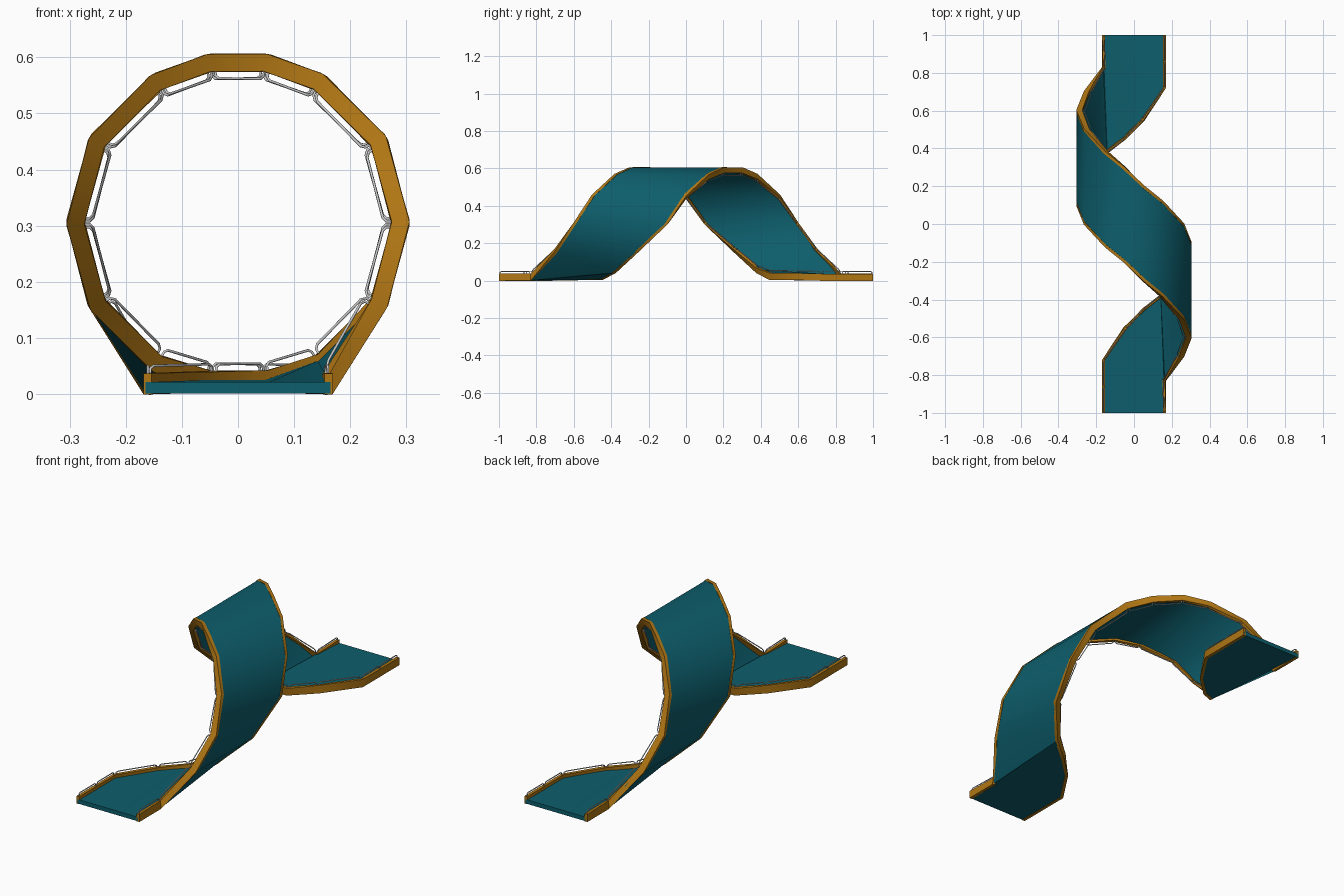
import bpy, math
from mathutils import Vector as V

if "Cube" in bpy.data.objects:
    bpy.data.objects.remove(bpy.data.objects["Cube"])

R, CZ = 0.304, 0.305          # corkscrew radius and axis height
ROAD, LIP_W = 0.02, 0.011     # road thickness, lip width
UP = V((0, 0, 1))


def material(name, rgb):
    m = bpy.data.materials.new(name)
    m.diffuse_color = (*rgb, 1)
    m.use_nodes = True
    m.node_tree.nodes["Principled BSDF"].inputs["Base Color"].default_value = m.diffuse_color
    return m


def helix(deg, y):
    """Point on the cylinder (0 degrees at the bottom) and its inward normal."""
    a = math.radians(deg)
    d = V((math.sin(a), 0, -math.cos(a)))
    return V((0, y, CZ)) + d * R, -d


def rot(pn):
    """Half turn about the vertical axis."""
    return tuple(V((-v.x, -v.y, v.z)) for v in pn)


def sweep(name, sections, mat, angle):
    """Closed four-sided bar through a list of four-point sections."""
    verts = [p for s in sections for p in s]
    n = len(sections)
    faces = [(3, 2, 1, 0), tuple(4 * (n - 1) + k for k in range(4))]
    for i in range(n - 1):
        for k in range(4):
            a, b = 4 * i + k, 4 * i + (k + 1) % 4
            faces.append((a, b, b + 4, a + 4))
    me = bpy.data.meshes.new(name)
    me.from_pydata(verts, [], faces)
    me.materials.append(mat)
    ob = bpy.data.objects.new(name, me)
    bpy.context.collection.objects.link(ob)
    bpy.context.view_layer.objects.active = ob
    ob.select_set(True)
    bpy.ops.object.mode_set(mode='EDIT')
    bpy.ops.mesh.select_all(action='SELECT')
    bpy.ops.mesh.normals_make_consistent(inside=False)
    bpy.ops.object.mode_set(mode='OBJECT')
    bpy.ops.object.shade_smooth_by_angle(angle=math.radians(angle))
    ob.select_set(False)


teal = material("road_teal", (0.004, 0.112, 0.15))
orange = material("edge_orange", (0.43, 0.18, 0.007))

# One edge of the track: flat start, helix, flat end; the other is its half turn
turn = {60: -.70, 90: -.60, 120: -.50, 150: -.38, 170: -.30, 190: -.20, 210: -.12,
        240: 0.0, 270: .10, 300: .26, 330: .38, 350: .45, 370: .55}
edge_b = [(V((.165, -1, .001)), UP), (V((.165, -.83, .001)), V((-.12, 0, 1)))]
edge_b += [helix(a, y) for a, y in turn.items()]
edge_b += [(V((.165, y, .001)), UP) for y in (.72, .86, 1)]
edge_a = [rot(p) for p in reversed(edge_b)]

# Road surface: rulings that run along the axis between both edges
start = [((V((-.165, -.72, .001)), UP), (V((-.165, -1, .001)), UP))]
start += [(helix(a, -turn[360 - a]), (V((x, -1, .001)), UP))
          for a, x in ((-10, -.055), (10, .055), (30, .165))]
start.append((start[-1][0], edge_b[1]))
middle = [(helix(a, -turn[360 - a]), helix(a, turn[a])) for a in turn if a <= 300]
end = [(rot(b), rot(a)) for a, b in reversed(start)]
rulings = start + middle + end
sweep("road_surface", [(a[0], b[0], b[0] + b[1] * ROAD, a[0] + a[1] * ROAD)
                       for a, b in rulings], teal, 65)


def inward(path, i, side):
    """Direction across the track at an edge point."""
    t = path[min(i + 1, len(path) - 1)][0] - path[max(i - 1, 0)][0]
    return t.cross(path[i][1]).normalized() * side


# Raised lips and segmented wire guard rails on both edges
for name, path, side in (("left", edge_a, 1), ("right", edge_b, -1)):
    secs, mids = [], []
    for i, (p, n) in enumerate(path):
        w = inward(path, i, side) * LIP_W
        lip = .036 if p.z < .01 else .030
        o = p - w * .35 - n * .0015          # wraps just outside the road edge
        secs.append((o, o + w * 1.35, p + w + n * lip, p - w * .35 + n * lip))
        mids.append((p + w * .4, n, lip - .003, lip + .013))
    sweep(name + "_lip", secs, orange, 40)

    cu = bpy.data.curves.new(name + "_guard_rail", 'CURVE')
    cu.dimensions = '3D'
    cu.bevel_depth, cu.bevel_resolution = 0.0025, 1
    cu.use_fill_caps = True
    for (p0, n0, l0, r0), (p1, n1, l1, r1) in zip(mids, mids[1:]):
        low = lambda f: (p0 + n0 * l0).lerp(p1 + n1 * l1, f)
        top = lambda f: (p0 + n0 * r0).lerp(p1 + n1 * r1, f)
        pts = [low(.04), top(.04), top(.09), top(.91), top(.96), low(.96)]
        for k, other in ((1, 0), (4, 5)):    # chamfered rail corners
            pts[k] = pts[k].lerp(pts[other], .3)
        sp = cu.splines.new('POLY')
        sp.points.add(len(pts) - 1)
        for q, c in zip(sp.points, pts):
            q.co = (*c, 1)
    bpy.context.collection.objects.link(bpy.data.objects.new(name + "_guard_rail", cu))
